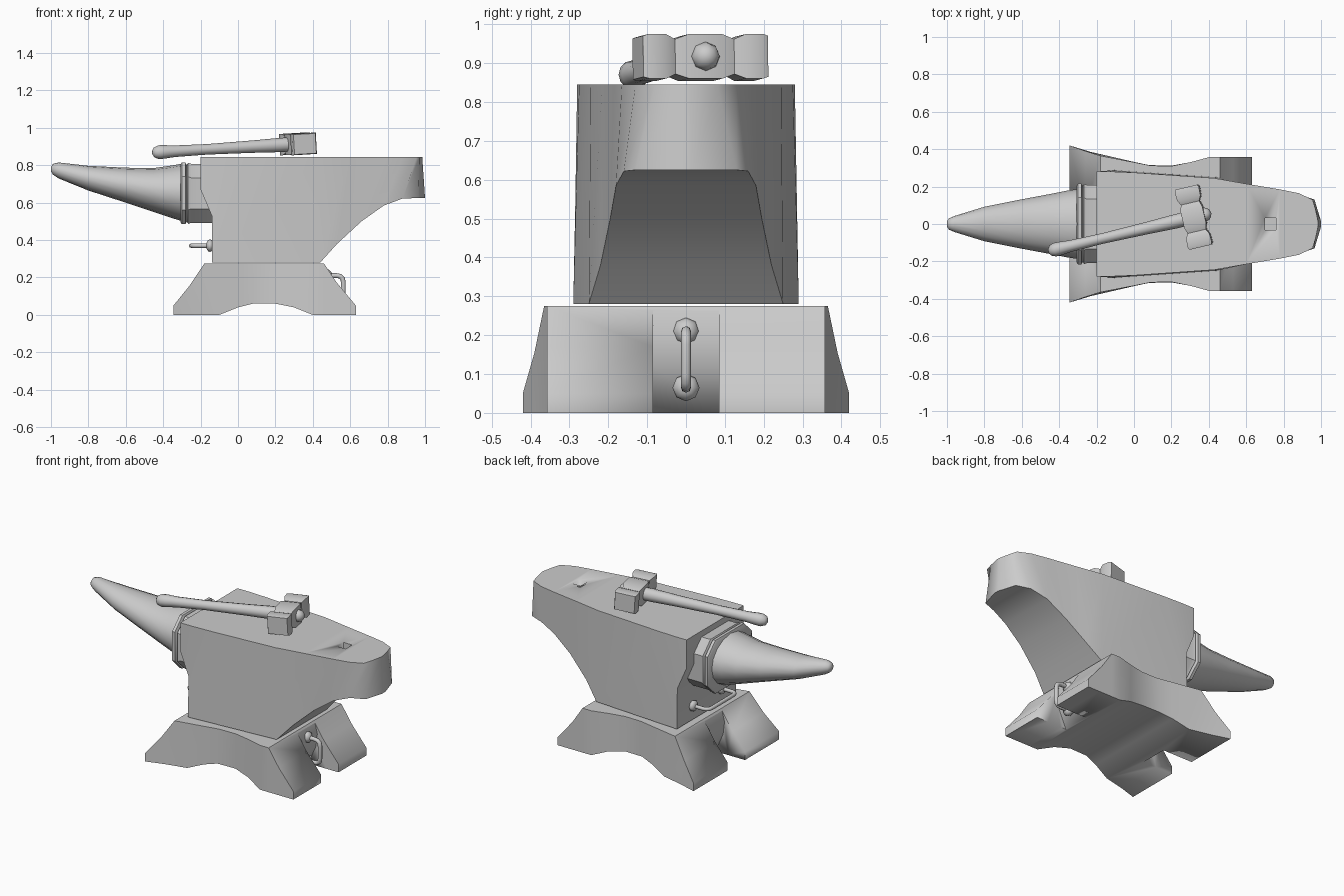
import bpy, bmesh
from math import radians, cos, sin, pi
from mathutils import Matrix, Vector

if "Cube" in bpy.data.objects:
    bpy.data.objects.remove(bpy.data.objects["Cube"])


def finish(name, bm, angle=45):
    bmesh.ops.remove_doubles(bm, verts=bm.verts, dist=1e-5)
    bmesh.ops.recalc_face_normals(bm, faces=bm.faces)
    me = bpy.data.meshes.new(name)
    bm.to_mesh(me)
    bm.free()
    ob = bpy.data.objects.new(name, me)
    bpy.context.collection.objects.link(ob)
    bpy.ops.object.select_all(action='DESELECT')
    ob.select_set(True)
    bpy.context.view_layer.objects.active = ob
    bpy.ops.object.shade_smooth_by_angle(angle=radians(angle))
    return ob


def loft(name, rings, angle=45):
    """Skin a list of equal-length point rings and cap both ends."""
    bm = bmesh.new()
    vs = [[bm.verts.new(p) for p in r] for r in rings]
    n = len(rings[0])
    for a, b in zip(vs, vs[1:]):
        for i in range(n):
            j = (i + 1) % n
            bm.faces.new((a[i], a[j], b[j], b[i]))
    bm.faces.new(vs[0])
    bm.faces.new(vs[-1])
    return finish(name, bm, angle)


def slab(x_top, z_top, w_top, x_bot, z_bot, w_bot):
    return [(x_top, -w_top, z_top), (x_top, w_top, z_top),
            (x_bot, w_bot, z_bot), (x_bot, -w_bot, z_bot)]


def ellipse(x, w, zc, h, n):
    return [(x, w * cos(2 * pi * i / n), zc + h * sin(2 * pi * i / n)) for i in range(n)]


def cut(ob, cutter):
    cutter.hide_render = True
    m = ob.modifiers.new("cut", 'BOOLEAN')
    m.operation, m.solver, m.object = 'DIFFERENCE', 'EXACT', cutter
    bpy.context.view_layer.objects.active = ob
    bpy.ops.object.modifier_apply(modifier=m.name)
    bpy.data.objects.remove(cutter)


def prism(name, profile, w):
    return loft(name, [[(x, y, z) for x, z in profile] for y in (-w, w)])


def ball(name, loc, r, squash=1.0):
    bm = bmesh.new()
    bmesh.ops.create_uvsphere(bm, u_segments=8, v_segments=6, radius=r)
    bm.transform(Matrix.Translation(loc) @ Matrix.Diagonal((squash, 1, 1, 1))
                 @ Matrix.Rotation(pi / 2, 4, 'Y'))
    return finish(name, bm, 50)


def rod(name, pts, r):
    """Bent round bar through the points with softened corners."""
    cu = bpy.data.curves.new(name, 'CURVE')
    cu.dimensions = '3D'
    cu.bevel_depth, cu.bevel_resolution, cu.use_fill_caps = r, 2, True
    pts = [Vector(p) for p in pts]
    path = [pts[0]]
    for a, b, c in zip(pts, pts[1:], pts[2:]):
        p, q = b + (a - b).normalized() * 0.035, b + (c - b).normalized() * 0.035
        path += [p.lerp(b, t).lerp(b.lerp(q, t), t) for t in (0, 0.33, 0.67, 1)]
    path.append(pts[-1])
    sp = cu.splines.new('POLY')
    sp.points.add(len(path) - 1)
    for v, p in zip(sp.points, path):
        v.co = (*p, 1)
    ob = bpy.data.objects.new(name, cu)
    bpy.context.collection.objects.link(ob)


# Body with heel, lofted along x
body = loft("body", [slab(*s) for s in (
    (-.20, .845, .28, -.20, .67, .28),
    (-.12, .845, .28, -.14, .53, .285),
    (.00, .845, .275, -.14, .28, .29),
    (.43, .845, .245, .44, .28, .25),
    (.60, .845, .215, .53, .38, .22),
    (.78, .845, .185, .66, .50, .195),
    (.88, .845, .165, .78, .585, .18),
    (.955, .845, .13, .88, .622, .16),
    (.97, .845, .08, .965, .625, .13),
    (.985, .845, .01, 1.0, .625, .015))])

# Square tool hole in the face
cut(body, prism("hole_cutter", [(.70, .72), (.76, .72), (.76, .9), (.70, .9)], .032))

# Footed base, waisted at the sides and arched below
base = loft("base", [slab(*s) for s in (
    (-.345, .05, .42, -.345, .0, .42),
    (-.26, .155, .39, -.23, .0, .385),
    (-.18, .275, .365, -.10, .0, .355),
    (.00, .275, .33, .00, .04, .332),
    (.09, .275, .312, .08, .06, .315),
    (.20, .275, .31, .20, .06, .312),
    (.30, .275, .33, .30, .04, .33),
    (.40, .275, .357, .40, .0, .357),
    (.46, .275, .357, .46, .0, .357),
    (.53, .17, .357, .55, .0, .357),
    (.63, .05, .357, .63, .0, .357))])

# Notches between the feet at both ends
cut(base, prism("notch_right", [(.458, .3), (.485, .2), (.475, .12), (.40, -.05),
                                (.8, -.05), (.8, .3)], .085))
cut(base, prism("notch_left", [(-.178, .3), (-.205, .2), (-.195, .12), (-.12, -.05),
                               (-.6, -.05), (-.6, .3)], .085))

# Horn: x, half width, bottom, top
loft("horn", [ellipse(x, w, (a + b) / 2, (b - a) / 2, 16) for x, w, a, b in (
    (-1.0, .015, .768, .79), (-.99, .03, .75, .807), (-.96, .043, .73, .815),
    (-.80, .092, .665, .797), (-.60, .132, .60, .787), (-.45, .16, .55, .785),
    (-.36, .178, .52, .798), (-.28, .19, .495, .812))], 60)

# Chamfered collar with a groove
def octagon(x, w, h, zc=.65):
    c = .075
    q = [(w, h - c), (w - c, h), (c - w, h), (-w, h - c),
         (-w, c - h), (c - w, -h), (w - c, -h), (w, c - h)]
    return [(x, y, zc + z) for y, z in q]

loft("collar", [octagon(*s) for s in (
    (-.307, .205, .155), (-.30, .216, .165), (-.282, .216, .165), (-.274, .203, .152),
    (-.266, .214, .163), (-.25, .208, .158), (-.12, .208, .158))], 40)

# Carrying handles with round bosses
for y in (-.14, .14):
    ball("left_boss", (-.15, y, .37), .034, .6)
rod("left_handle", [(-.14, -.14, .37), (-.25, -.14, .37), (-.25, .14, .37), (-.14, .14, .37)], .012)
for z in (.065, .21):
    ball("right_boss", (.475, 0, z), .035, .8)
rod("right_handle", [(.45, 0, .21), (.563, 0, .21), (.563, 0, .065), (.44, 0, .065)], .013)

# Hammer lying on the face, built along local x then tilted
halves = ((.165, .06, .053), (.152, .066, .057), (.105, .064, .057), (.078, .05, .045), (.045, .06, .057))
stations = [(-y, w, h) for y, w, h in halves] + list(reversed(halves))
head = loft("hammer_head", [[(-w, y, -h), (w, y, -h), (w, y, h), (-w, y, h)]
                            for y, w, h in stations], 30)
grip = loft("hammer_handle", [ellipse(x, r, 0, r, 12) for x, r in (
    (-.80, .01), (-.79, .027), (-.765, .037), (-.735, .036), (-.68, .031), (-.5, .028),
    (-.25, .033), (-.1, .038), (.05, .036))], 60)
knob = ball("hammer_handle_end", (.058, 0, 0), .038)
place = (Matrix.Translation((.32, .037, .914)) @ Matrix.Rotation(radians(13.2), 4, 'Z')
         @ Matrix.Rotation(radians(-3.3), 4, 'Y'))
for ob in (head, grip, knob):
    ob.data.transform(place)
